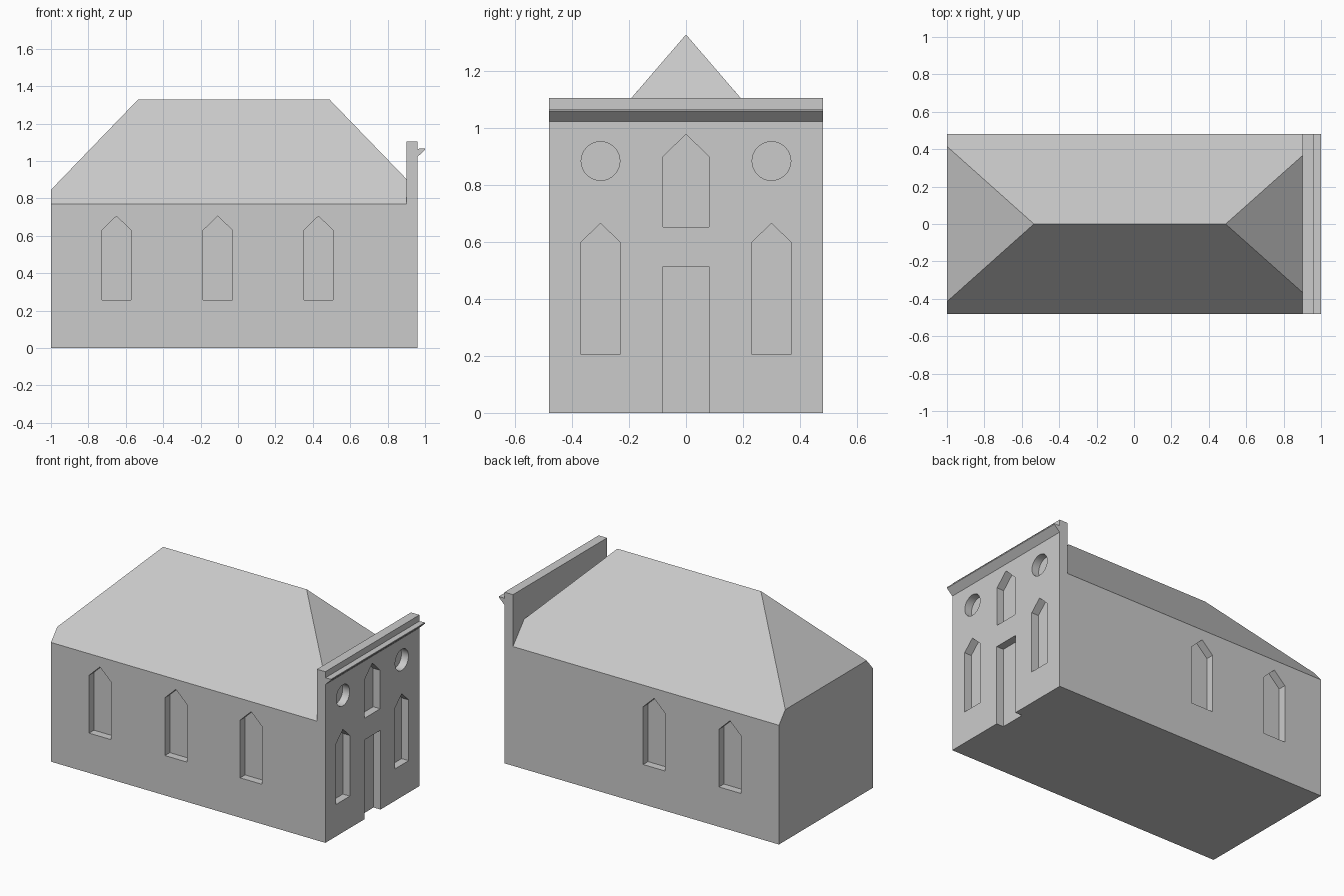
import bpy, bmesh, math
from mathutils import Vector

if "Cube" in bpy.data.objects:
    bpy.data.objects.remove(bpy.data.objects["Cube"])

stone = bpy.data.materials.new("light grey stone")
stone.diffuse_color = (0.6, 0.6, 0.6, 1)
stone.use_nodes = True
stone.node_tree.nodes["Principled BSDF"].inputs["Base Color"].default_value = stone.diffuse_color
HALF = 0.48      # half width of the building
DEPTH = 0.05     # depth of the recesses


def finish(name, bm):
    bmesh.ops.recalc_face_normals(bm, faces=bm.faces)
    mesh = bpy.data.meshes.new(name)
    bm.to_mesh(mesh)
    bm.free()
    obj = bpy.data.objects.new(name, mesh)
    bpy.context.collection.objects.link(obj)
    mesh.materials.append(stone)
    return obj


def extrude(bm, points, offset):
    """Add a closed prism from a flat outline swept along offset."""
    face = bm.faces.new([bm.verts.new(p) for p in points])
    top = bmesh.ops.extrude_face_region(bm, geom=[face], use_keep_orig=True)
    verts = [g for g in top["geom"] if isinstance(g, bmesh.types.BMVert)]
    bmesh.ops.translate(bm, verts=verts, vec=Vector(offset))


def pointed(c, half, low, spring, apex):
    return [(c - half, low), (c + half, low), (c + half, spring), (c, apex), (c - half, spring)]


# Walls with the raised entrance facade
bm = bmesh.new()
outline = [(-1, 0), (0.96, 0), (0.96, 1.105), (0.9, 1.105), (0.9, 0.77), (-1, 0.77)]
extrude(bm, [(x, -HALF, z) for x, z in outline], (0, 2 * HALF, 0))
walls = finish("walls", bm)

# Cutters for windows and door
bm = bmesh.new()
for side, centres in ((-1, (-0.65, -0.108, 0.43)), (1, (-0.65, -0.108))):
    for c in centres:
        shape = pointed(c, 0.078, 0.257, 0.63, 0.705)
        extrude(bm, [(x, side * (HALF - DEPTH), z) for x, z in shape], (0, side * 0.1, 0))
openings = [pointed(0, 0.08, 0.652, 0.9, 0.978),
            [(-0.083, -0.05), (0.083, -0.05), (0.083, 0.512), (-0.083, 0.512)]]
for c in (-0.3, 0.3):
    openings.append(pointed(c, 0.07, 0.206, 0.598, 0.665))
    openings.append([(c + 0.068 * math.cos(a), 0.884 + 0.068 * math.sin(a))
                     for a in (math.tau * i / 32 for i in range(32))])
for shape in openings:
    extrude(bm, [(0.96 - DEPTH, y, z) for y, z in shape], (0.1, 0, 0))
cutter = finish("opening_cutter", bm)
cutter.hide_render = True

cut = walls.modifiers.new("openings", "BOOLEAN")
cut.operation, cut.solver, cut.object = "DIFFERENCE", "EXACT", cutter
bpy.context.view_layer.objects.active = walls
walls.select_set(True)
bpy.ops.object.modifier_apply(modifier=cut.name)
bpy.data.objects.remove(cutter)
bpy.ops.object.shade_smooth_by_angle(angle=math.radians(25))

# Hipped roof with clipped ends
bm = bmesh.new()
ridge = [bm.verts.new((x, 0, 1.328)) for x in (-0.535, 0.49)]
hips = []
for s in (-1, 1):
    eave = [bm.verts.new((x, s * HALF, 0.77)) for x in (-1, 0.9)]
    hip = [bm.verts.new((-1, s * 0.415, 0.846)), bm.verts.new((0.9, s * 0.365, 0.904))]
    bm.faces.new((eave[0], eave[1], hip[1], ridge[1], ridge[0], hip[0]))
    hips.append((eave, hip))
(eave_f, hip_f), (eave_b, hip_b) = hips
for i in (0, 1):
    bm.faces.new((hip_f[i], hip_b[i], ridge[i]))
    bm.faces.new((eave_f[i], eave_b[i], hip_b[i], hip_f[i]))
bm.faces.new((eave_f[0], eave_f[1], eave_b[1], eave_b[0]))
finish("roof", bm)

# Cornice across the facade
bm = bmesh.new()
profile = [(0.96, 1.022), (1.0, 1.06), (1.0, 1.067), (0.96, 1.065)]
extrude(bm, [(x, -HALF, z) for x, z in profile], (0, 2 * HALF, 0))
finish("cornice", bm)
